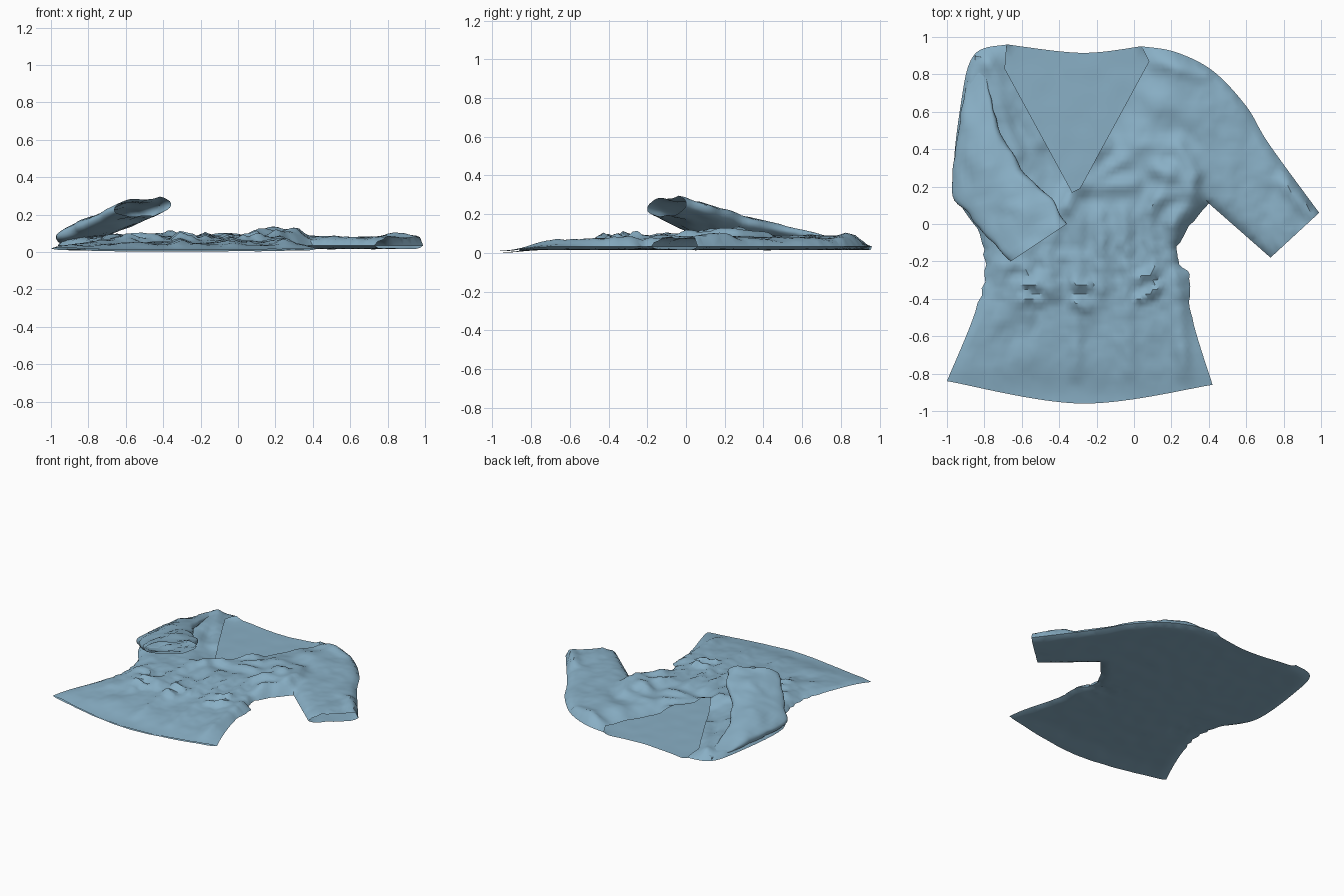
import bpy, math, random
from mathutils import Vector, noise
from mathutils.geometry import delaunay_2d_cdt

if "Cube" in bpy.data.objects:
    bpy.data.objects.remove(bpy.data.objects["Cube"])

random.seed(4)
cloth = bpy.data.materials.new("blue_cloth")
cloth.diffuse_color = (0.25, 0.43, 0.56, 1)
cloth.use_nodes = True
cloth.node_tree.nodes["Principled BSDF"].inputs["Base Color"].default_value = cloth.diffuse_color


def spline(pts, n):
    """Catmull-Rom samples through points of any dimension."""
    p = [pts[0]] + list(pts) + [pts[-1]]
    out = []
    for i in range(1, len(p) - 2):
        for k in range(n):
            t = k / n
            out.append(tuple(0.5 * (2 * b + (c - a) * t + (2 * a - 5 * b + 4 * c - d) * t * t
                                    + (3 * b - a - 3 * c + d) * t ** 3)
                             for a, b, c, d in zip(*p[i - 1:i + 3])))
    return out + [tuple(pts[-1])]


def crumple(chain):
    """Jagged waist on the side seams."""
    return [(x + noise.noise((x * 9, y * 19, 2)) * .04 * math.exp(-((y + .22) / .2) ** 2), y) for x, y in chain]


def seg_dist(x, y, a, b):
    dx, dy = b[0] - a[0], b[1] - a[1]
    t = ((x - a[0]) * dx + (y - a[1]) * dy) / max(dx * dx + dy * dy, 1e-9)
    t = min(1, max(0, t))
    return math.hypot(x - a[0] - t * dx, y - a[1] - t * dy)


def dist(x, y, chains):
    return min(seg_dist(x, y, a, b) for c in chains for a, b in zip(c, c[1:]))


def inside(x, y, poly):
    hit = False
    for (ax, ay), (bx, by) in zip(poly, poly[1:] + poly[:1]):
        if (ay > y) != (by > y) and x < (bx - ax) * (y - ay) / (by - ay) + ax:
            hit = not hit
    return hit


def ramp(v, a, b):
    t = min(1, max(0, (v - a) / (b - a)))
    return t * t * (3 - 2 * t)


def add_object(name, verts, faces):
    me = bpy.data.meshes.new(name)
    me.from_pydata(verts, [], faces)
    me.materials.append(cloth)
    ob = bpy.data.objects.new(name, me)
    bpy.context.collection.objects.link(ob)
    bpy.ops.object.select_all(action='DESELECT')
    bpy.context.view_layer.objects.active = ob
    ob.select_set(True)
    bpy.ops.object.shade_smooth_by_angle(angle=math.radians(40))


# Outline corners and the curves between them, counter-clockwise
hem_l, hem_r, armpit = (-1, -.84), (.42, -.86), (.4, .11)
cuff_in, cuff_out = (.73, -.18), (.99, .06)
neck_r, neck_l, v_point = (.04, .95), (-.68, .96), (-.33, .17)
hem = spline([hem_l, (-.28, -.96), hem_r], 20)
right_side = crumple(spline([hem_r, (.31, -.5), (.29, -.27), (.23, -.12), armpit], 9))
sleeve_under = spline([armpit, cuff_in], 12)
cuff = spline([cuff_in, cuff_out], 10)
sleeve_top = spline([cuff_out, (.72, .43), (.6, .63), (.42, .82), (.22, .92), neck_r], 7)
back_neck = spline([neck_r, (-.28, .915), neck_l], 14)
lapel_r, lapel_l = (.08, .87), (-.69, .83)
v_neck = [p for a, b, n in ((neck_r, lapel_r, 3), (lapel_r, (-.29, .19), 22), ((-.29, .19), v_point, 2),
                            (v_point, lapel_l, 22), (lapel_l, neck_l, 4)) for p in spline([a, b], n)[:-1]] + [neck_l]
left_side = crumple(spline([neck_l, (-.85, .91), (-.92, .68), (-.96, .2), (-.82, -.08), (-.82, -.38), hem_l], 10))
seams = [right_side, sleeve_under, sleeve_top, left_side]

# Folds as (start, end, height, width)
folds = []


def fan(cx, cy, first, step, count, r0, r1, h, w):
    """Folds that radiate from a point."""
    for i in range(count):
        a = math.radians(first + step * i)
        d = Vector((math.cos(a), math.sin(a)))
        c = Vector((cx, cy))
        folds.append((c + d * r0, c + d * r1, h, w))


fan(*v_point, 8, 24, 3, .07, .32, .03, .04)         # from the wrap knot
fan(.36, .2, 120, 38, 4, .07, .25, .04, .045)       # bunched under the bust
fan(-.82, .95, -72, 14, 2, .1, .6, .03, .045)       # left shoulder
fan(-.8, -.05, -62, 20, 2, .2, .5, .022, .045)      # left waist
for i in range(6):                                  # pleats falling from the waist
    x = -.43 + .125 * i
    folds.append(((x, .06), (x + .02 * i - .03, -.35 - .45 * (i % 2)), .025, .042))
for i in range(6):                                  # gathered tucks
    x, y = -.52 + .27 * (i % 3) + random.uniform(-.05, .05), -.29 - .11 * (i // 3) + random.uniform(-.04, .03)
    tilt = random.uniform(-.025, .03)
    folds.append(((x - .035, y - tilt), (x + .035, y + tilt), .036, .028))
folds += [((.82, .22), (.96, .06), .05, .05), ((.1, .08), (.2, .29), .035, .045),
          ((.12, .87), (.38, .8), .03, .04), (v_point, (-.36, .1), .06, .045),
          ((.05, .7), (.4, .5), .02, .07), ((-.2, .4), (.15, .42), .02, .06)]


def base(y):
    return .003 + .013 * ramp(y, -.95, -.75)


def seam_lift(y):
    return .004 + .014 * ramp(y, -.95, -.65)


def front_z(x, y):
    t = min(1, dist(x, y, seams) / .11)
    round_edge = math.sqrt(1 - (1 - t) ** 2)
    open_hem = .15 + .85 * ramp(y, -.96, -.65)
    z = (.004 + .04 * ramp(y, -.95, .1)) * (.3 + .7 * ramp(dist(x, y, [v_neck]), 0, .2))
    z += sum(h * math.exp(-(seg_dist(x, y, a, b) / w) ** 2) for a, b, h, w in folds) * open_hem * .8
    waist = math.exp(-((y + .25) / .2) ** 2)
    z += noise.noise((x * 7, y * 5, 1)) * .016 * open_hem
    z += noise.noise((x * 20, y * 20, 4)) * (.005 + .01 * waist) * open_hem
    z = max(.002, z)
    z = z if z < .07 else .07 + .04 * math.tanh((z - .07) / .04)
    return base(y) + seam_lift(y) + z * round_edge


def back_z(x, y):
    d = dist(x, y, seams)
    t = min(1, d / .06)
    waist = math.exp(-((y + .2) / .13) ** 2) * (1 - ramp(d, .05, .35))
    z = base(y) + seam_lift(y) * (1 - t) ** 2
    return max(0, z + noise.noise((x * 9, y * 9, 7)) * .003 * t + abs(noise.noise((x * 16, y * 16, 9))) * .03 * waist * t)


def panel(name, chains, height, step, up):
    """Fill an outline with a triangle grid and lift it by a height function."""
    loop = [p for c in chains for p in c[:-1]]
    pts = list(loop)
    for j in range(int(2 / step) + 1):
        for i in range(int(2 / step) + 1):
            x, y = -1 + (i + .5 * (j % 2)) * step, -1 + j * step
            if inside(x, y, loop) and dist(x, y, chains) > step * .5:
                pts.append((x, y))
    res = delaunay_2d_cdt([Vector(p) for p in pts], [], [list(range(len(loop)))], 1, 1e-5)
    co, faces = res[0], []
    for f in res[2]:
        a, b, c = (co[i] for i in f[:3])
        ccw = (b - a).cross(c - a) > 0
        faces.append(list(f) if ccw == up else list(reversed(f)))
    add_object(name, [(p.x, p.y, height(p.x, p.y)) for p in co], faces)


# Body with the flat right sleeve
panel("front_panel", [hem, right_side, sleeve_under, cuff, sleeve_top, v_neck, left_side], front_z, .025, True)
panel("back_panel", [hem, right_side, sleeve_under, cuff, sleeve_top, back_neck, left_side], back_z, .035, False)

# Left sleeve folded over the body: outer edge xyz, inner edge xyz, half thickness
rings = spline([
    (-.85, .9, .045, -.8, .89, .05, .015),
    (-.94, .5, .065, -.73, .52, .12, .042),
    (-.965, .18, .075, -.58, .27, .18, .055),
    (-.85, .01, .13, -.43, .12, .23, .055),
    (-.66, -.2, .23, -.36, .0, .26, .047)], 8)
N = 36
verts, faces = [], []
for r in rings:
    outer, inner = Vector(r[:3]), Vector(r[3:6])
    mid, a = (outer + inner) / 2, (inner - outer) / 2
    n = a.normalized()
    up = (Vector((0, 0, 1)) - n * n.z).normalized()
    for k in range(N):
        t = 2 * math.pi * k / N
        s = math.sin(t)
        p = mid + a * math.cos(t) + up * r[6] * math.copysign(abs(s) ** .8, s)
        p += up * (noise.noise(p * 7) * .022 + noise.noise(p * 18) * .009) * abs(s)
        p += n * noise.noise(p * 12) * .018 * math.cos(t) ** 2
        p.z = max(p.z, .014)
        verts.append(p)
for i in range(len(rings) - 1):
    for k in range(N):
        q = (k + 1) % N
        faces.append((i * N + k, i * N + q, (i + 1) * N + q, (i + 1) * N + k))
add_object("folded_sleeve", verts, faces)
